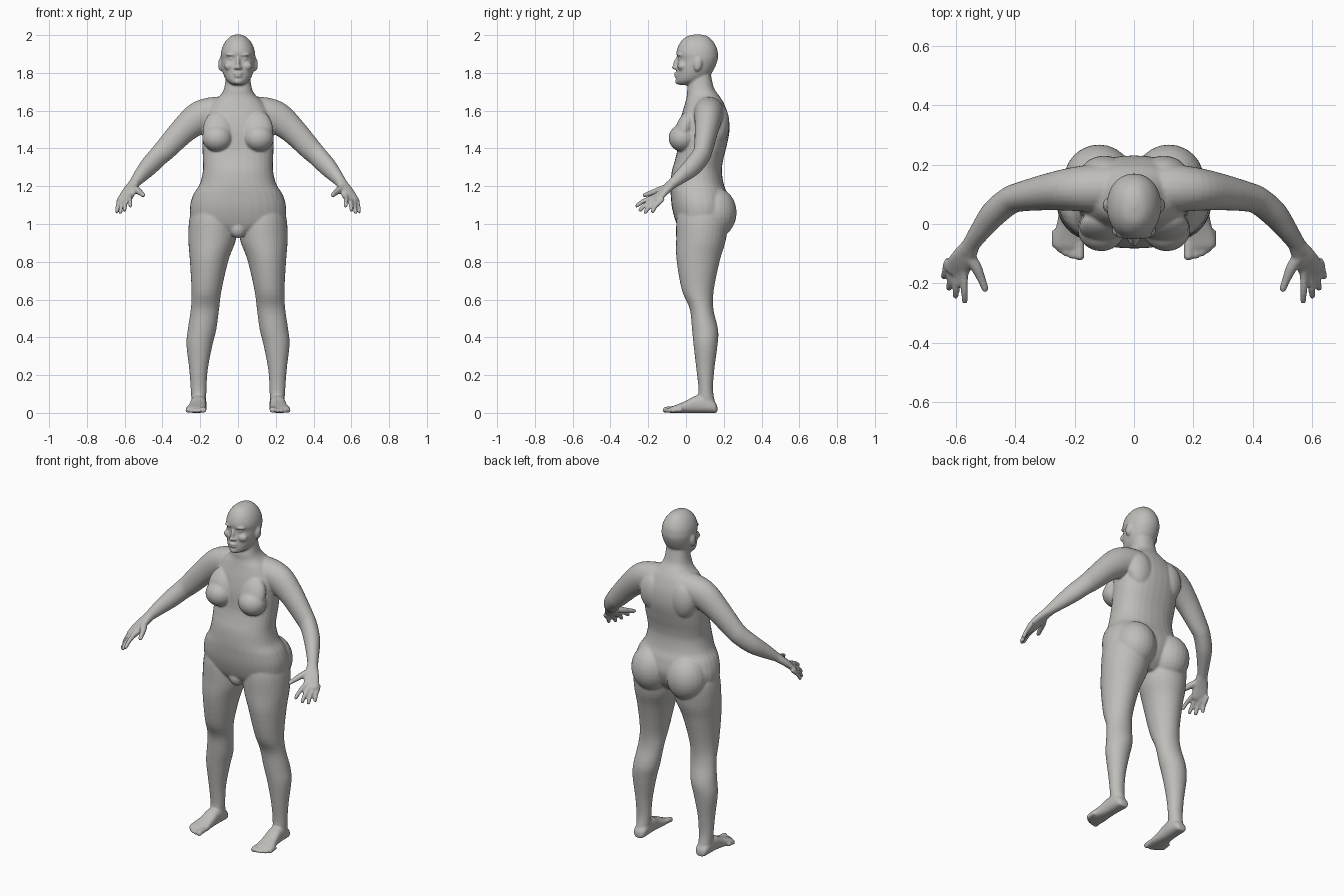
import bpy, bmesh, math
from mathutils import Vector

cube = bpy.data.objects.get("Cube")
if cube:
    bpy.data.objects.remove(cube, do_unlink=True)

skin = bpy.data.materials.new("warm grey")
skin.use_nodes = True
grey = (0.52, 0.51, 0.49, 1)
skin.diffuse_color = grey
skin.node_tree.nodes["Principled BSDF"].inputs["Base Color"].default_value = grey
parts = []


def finish(name, bm):
    bmesh.ops.recalc_face_normals(bm, faces=bm.faces)
    mesh = bpy.data.meshes.new(name)
    bm.to_mesh(mesh)
    bm.free()
    mesh.materials.append(skin)
    ob = bpy.data.objects.new(name, mesh)
    bpy.context.collection.objects.link(ob)
    parts.append(ob)


def smooth_rows(rows, steps=4):
    """Catmull-Rom interpolation of the station rows."""
    rows = [tuple(map(float, r)) for r in rows]
    ext = [rows[0]] + rows + [rows[-1]]
    out = []
    for a, b, c, d in zip(ext, ext[1:], ext[2:], ext[3:]):
        for k in range(steps):
            t = k / steps
            out.append([q + t / 2 * (r - p + t * (2*p - 5*q + 4*r - s + t * (3*(q - r) + s - p)))
                        for p, q, r, s in zip(a, b, c, d)])
    return out + [rows[-1]]


def loft(name, rings, mirror=False, power=2.0, sides=32):
    """Skin a list of (centre, u, v) rings with superellipse sections."""
    bm = bmesh.new()
    for sign in ((1, -1) if mirror else (1,)):
        loops = []
        for c, u, v in rings:
            loop = []
            for i in range(sides):
                a = math.tau * i / sides
                ca, sa = math.cos(a), math.sin(a)
                p = (c + u * math.copysign(abs(ca) ** (2 / power), ca)
                     + v * math.copysign(abs(sa) ** (2 / power), sa))
                loop.append(bm.verts.new((p.x * sign, p.y, p.z)))
            loops.append(loop)
        for l, m in zip(loops, loops[1:]):
            for i in range(sides):
                j = (i + 1) % sides
                bm.faces.new((l[i], l[j], m[j], m[i]))
        bm.faces.new(loops[0])
        bm.faces.new(loops[-1])
    finish(name, bm)


def column(name, rows, mirror=False, power=2.0):
    """Upright form; rows are z, inner x, outer x, front y, back y."""
    rings = [(Vector(((a + b) / 2, (f + k) / 2, z)), Vector(((b - a) / 2, 0, 0)),
              Vector((0, (k - f) / 2, 0))) for z, a, b, f, k in smooth_rows(rows)]
    loft(name, rings, mirror, power)


def limb(name, rows, mirror=True, power=2.0):
    """Tube along a path; rows are x, y, z, sideways radius, other radius."""
    rows = smooth_rows(rows)
    pts = [Vector(r[:3]) for r in rows]
    rings = []
    for i, r in enumerate(rows):
        t = (pts[min(i + 1, len(pts) - 1)] - pts[max(i - 1, 0)]).normalized()
        u = t.cross(Vector((0, 0, 1))).normalized()
        rings.append((pts[i], u * r[3], u.cross(t) * r[4]))
    loft(name, rings, mirror, power, 24)


def blob(name, centre, radii, mirror=False, tilt=0.0):
    """Ellipsoid, optionally leaned about x."""
    bm = bmesh.new()
    for sign in ((1, -1) if mirror else (1,)):
        new = bmesh.ops.create_uvsphere(bm, u_segments=24, v_segments=16, radius=1)["verts"]
        for v in new:
            p = Vector((v.co.x * radii[0], v.co.y * radii[1], v.co.z * radii[2]))
            y = p.y * math.cos(tilt) - p.z * math.sin(tilt)
            z = p.y * math.sin(tilt) + p.z * math.cos(tilt)
            v.co = ((p.x + centre[0]) * sign, y + centre[1], z + centre[2])
    finish(name, bm)


# Torso and neck: z, half width, front, back
torso = [(1.80, .062, .03, .13), (1.72, .073, .008, .148), (1.68, .095, .005, .175),
         (1.64, .14, -.005, .2), (1.57, .18, -.025, .225), (1.49, .187, -.04, .23),
         (1.4, .188, -.045, .212), (1.34, .186, -.058, .197), (1.28, .186, -.075, .19),
         (1.21, .203, -.082, .2), (1.155, .237, -.081, .22), (1.08, .255, -.073, .23),
         (1.0, .235, -.05, .2), (.95, .12, -.02, .15)]
column("torso", [(z, -w, w, f, b) for z, w, f, b in torso], power=2.3)
blob("breast", (.11, -.018, 1.455), (.08, .074, .072), True)
blob("upper_breast", (.105, -.01, 1.5), (.08, .048, .105), True, -.35)
blob("buttock", (.118, .15, 1.06), (.118, .118, .135), True)
blob("shoulder_blade", (.1, .17, 1.53), (.08, .06, .11), True)
blob("pubic_mound", (0, -.01, .975), (.045, .04, .05))

# Legs
column("leg", [(1.12, .03, .23, -.03, .18), (1.03, .005, .257, -.05, .22),
               (.92, .01, .263, -.052, .212), (.81, .05, .255, -.05, .18),
               (.65, .087, .246, -.022, .147), (.55, .1, .25, .02, .145),
               (.44, .115, .266, .032, .17), (.36, .135, .273, .04, .167),
               (.23, .16, .258, .055, .15), (.12, .167, .25, .066, .143),
               (.04, .17, .245, .055, .158)], True)

# Feet: y, centre x, half width, height
foot = [(.166, .207, .02, .035), (.15, .207, .036, .06), (.1, .208, .041, .09),
        (.05, .21, .042, .09), (0, .214, .046, .064), (-.045, .22, .054, .045),
        (-.075, .222, .052, .034), (-.088, .215, .04, .026)]
loft("foot", [(Vector((x, y, h / 2)), Vector((w, 0, 0)), Vector((0, 0, h / 2)))
              for y, x, w, h in smooth_rows(foot)], True, 2.5)
for i, (x, y) in enumerate([(.183, -.122), (.209, -.117), (.23, -.109), (.249, -.097), (.266, -.08)]):
    r = .0155 if i == 0 else .0115
    limb("toe", [(x, y + .06, r + .006, r, r), (x, y + .025, r + .003, r, r),
                 (x, y + .007, r, r, r), (x, y, r, r * .5, r * .5)])

# Arms
limb("arm", [(.06, .12, 1.595, .08, .08), (.14, .12, 1.588, .08, .083),
             (.21, .117, 1.56, .073, .085), (.29, .108, 1.495, .062, .071),
             (.38, .092, 1.4, .05, .06), (.42, .078, 1.36, .047, .055),
             (.472, .035, 1.305, .045, .051), (.515, -.02, 1.257, .036, .04),
             (.55, -.07, 1.215, .029, .027), (.562, -.09, 1.198, .03, .024)])

# Hands
limb("palm", [(.545, -.065, 1.22, .028, .025), (.575, -.115, 1.175, .04, .021),
              (.596, -.15, 1.138, .043, .017), (.605, -.168, 1.122, .035, .013)], power=2.4)
fingers = [((.572, -.178, 1.14), (.57, -.268, 1.092)), ((.594, -.175, 1.125), (.602, -.25, 1.068)),
           ((.613, -.16, 1.118), (.624, -.222, 1.056)), ((.63, -.137, 1.118), (.642, -.182, 1.06))]
for root, tip in fingers:
    a, b = Vector(root), Vector(tip)
    mid = a.lerp(b, .5) + Vector((0, -.003, .005))
    limb("finger", [(*(a + (a - b) * .3), .013, .013), (*a, .0135, .0135), (*mid, .012, .012),
                    (*a.lerp(b, .92), .0105, .0105), (*b, .005, .005)])
limb("thumb", [(.56, -.1, 1.195, .02, .018), (.532, -.145, 1.178, .019, .018),
               (.512, -.19, 1.162, .014, .014), (.501, -.22, 1.152, .012, .011),
               (.498, -.229, 1.149, .005, .005)])

# Head: z, half width, front, back
head = [(2.004, .008, .05, .075), (1.993, .04, .005, .115), (1.965, .068, -.028, .145),
        (1.93, .085, -.046, .164), (1.9, .091, -.051, .169), (1.875, .091, -.043, .169),
        (1.84, .088, -.047, .158), (1.8, .08, -.05, .137), (1.765, .064, -.052, .105),
        (1.745, .042, -.048, .06), (1.735, .02, -.032, .02)]
column("head", [(z, -w, w, f, b) for z, w, f, b in head], power=2.1)
blob("ear", (.092, .063, 1.845), (.013, .022, .036), True, -.15)
blob("brow", (.034, -.034, 1.896), (.03, .016, .008), True)
blob("eye", (.034, -.026, 1.874), (.017, .016, .009), True)
blob("cheek", (.045, -.022, 1.836), (.03, .024, .024), True)
blob("nose_bridge", (0, -.05, 1.853), (.0105, .016, .036), False, -.3)
blob("nose_tip", (0, -.058, 1.829), (.013, .019, .012))
blob("nostril", (.014, -.05, 1.826), (.0095, .013, .009), True)
blob("upper_lip", (0, -.049, 1.797), (.026, .016, .0065))
blob("lower_lip", (0, -.047, 1.783), (.023, .016, .007))
blob("chin", (0, -.038, 1.755), (.027, .02, .017))

# Fuse all parts into one continuous skin
bpy.ops.object.select_all(action='DESELECT')
for ob in parts:
    ob.select_set(True)
bpy.context.view_layer.objects.active = parts[0]
bpy.ops.object.join()
body = bpy.context.view_layer.objects.active
body.name = "body"
remesh = body.modifiers.new("fuse", 'REMESH')
remesh.mode = 'VOXEL'
remesh.voxel_size = .006
relax = body.modifiers.new("relax", 'SMOOTH')
relax.factor = .5
relax.iterations = 5
for name in ("fuse", "relax"):
    bpy.ops.object.modifier_apply(modifier=name)
bpy.ops.object.shade_smooth()
